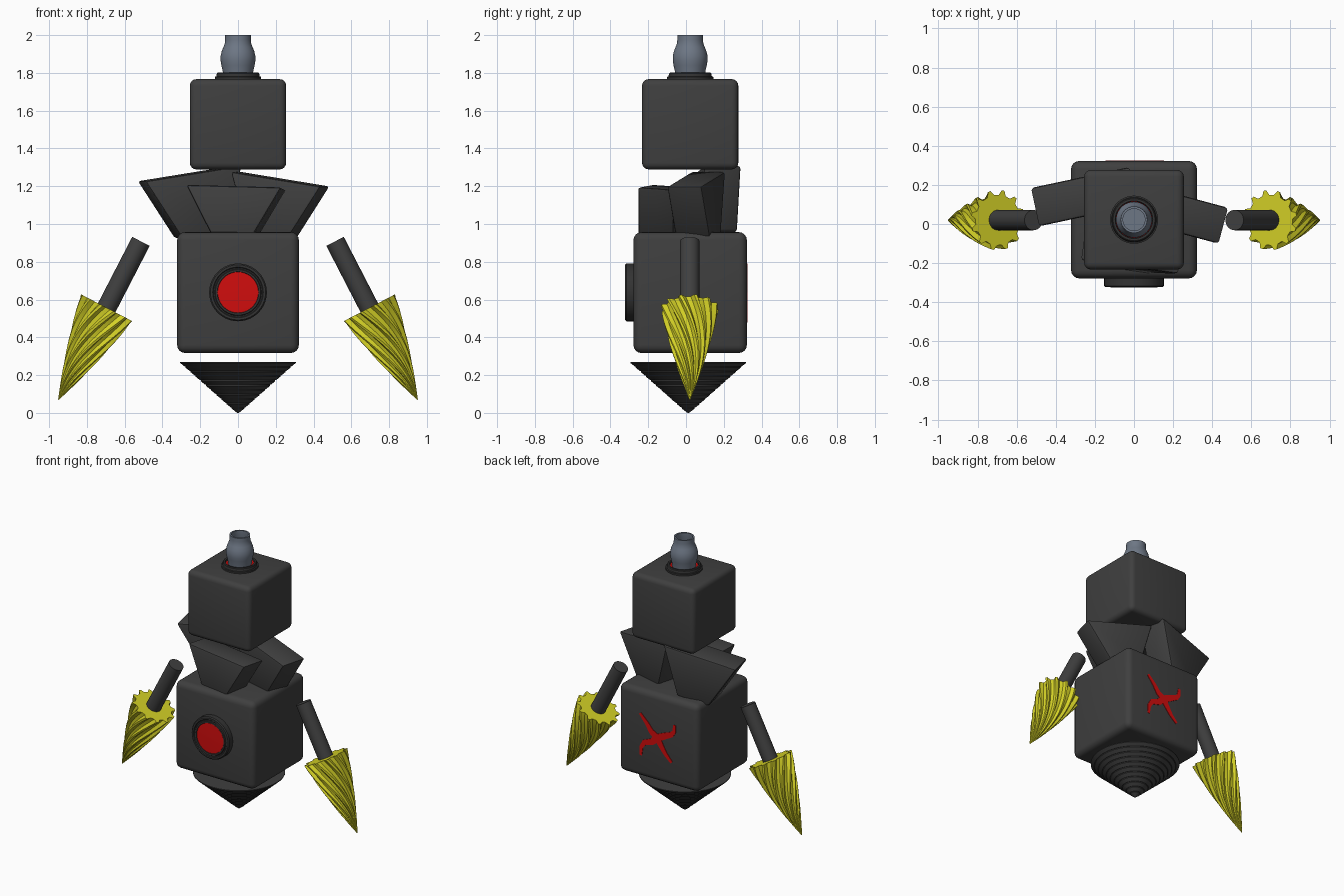
import bpy, bmesh, math
from mathutils import Vector, Matrix

if "Cube" in bpy.data.objects:
    bpy.data.objects.remove(bpy.data.objects["Cube"])

CY = 0.022  # depth centre of the main stack


def material(name, rgb):
    m = bpy.data.materials.new(name)
    m.diffuse_color = (*rgb, 1)
    m.use_nodes = True
    m.node_tree.nodes["Principled BSDF"].inputs["Base Color"].default_value = m.diffuse_color
    return m


CHARCOAL = material("charcoal", (0.05, 0.05, 0.05))
BLACK = material("black_trim", (0.033, 0.033, 0.033))
RED = material("red", (0.64, 0.004, 0.004))
YELLOW = material("yellow", (0.66, 0.64, 0.02))
STEEL = material("blue_grey", (0.155, 0.185, 0.235))


def finish(bm, name, mat, matrix=Matrix(), angle=35):
    bmesh.ops.recalc_face_normals(bm, faces=bm.faces)
    bm.transform(matrix)
    if matrix.determinant() < 0:
        bmesh.ops.reverse_faces(bm, faces=bm.faces)
    me = bpy.data.meshes.new(name)
    bm.to_mesh(me)
    bm.free()
    me.materials.append(mat)
    ob = bpy.data.objects.new(name, me)
    bpy.context.collection.objects.link(ob)
    bpy.ops.object.select_all(action='DESELECT')
    ob.select_set(True)
    bpy.context.view_layer.objects.active = ob
    bpy.ops.object.shade_smooth_by_angle(angle=math.radians(angle))
    return ob


def rounded_block(name, top, bottom, depth, height, bevel, matrix, segments=4):
    """Block whose width tapers from top to bottom, with rounded edges."""
    bm = bmesh.new()
    bmesh.ops.create_cube(bm, size=1)
    for v in bm.verts:
        width = top if v.co.z > 0 else bottom
        v.co = Vector((v.co.x * width, v.co.y * depth, v.co.z * height))
    bmesh.ops.bevel(bm, geom=bm.edges[:], offset=bevel, segments=segments,
                    profile=0.5, affect='EDGES')
    return finish(bm, name, CHARCOAL, matrix)


def loft(bm, rings, cap_start=True, cap_end=True):
    loops = [[bm.verts.new(p) for p in ring] for ring in rings]
    n = len(loops[0])
    for a, b in zip(loops, loops[1:]):
        for i in range(n):
            bm.faces.new((a[i], a[(i + 1) % n], b[(i + 1) % n], b[i]))
    if cap_start:
        bm.faces.new(loops[0][::-1])
    if cap_end:
        bm.faces.new(loops[-1])


def lathe(name, profile, mat, matrix, sides=40, angle=35):
    bm = bmesh.new()
    loft(bm, [[(r * math.cos(i * math.tau / sides), r * math.sin(i * math.tau / sides), z)
               for i in range(sides)] for r, z in profile])
    return finish(bm, name, mat, matrix, angle)


def place(x, y, z, rx=0, ry=0, rz=0):
    r = [math.radians(a) for a in (rx, ry, rz)]
    return (Matrix.Translation((x, y, z)) @ Matrix.Rotation(r[2], 4, 'Z')
            @ Matrix.Rotation(r[1], 4, 'Y') @ Matrix.Rotation(r[0], 4, 'X'))


# Body and head cubes
rounded_block("body", 0.644, 0.644, 0.6, 0.64, 0.042, place(0, CY, 0.637))
rounded_block("head", 0.51, 0.51, 0.51, 0.478, 0.035, place(0, CY, 1.528))

# Three tilted wedge blocks forming the neck
rounded_block("neck_block_front", 0.51, 0.2, 0.19, 0.28, 0.014,
              place(-0.015, -0.135, 1.055, -4, 1.5, -8), 2)
rounded_block("neck_block_left", 0.53, 0.23, 0.2, 0.33, 0.014,
              place(-0.23, 0.145, 1.105, 0, -9, 12), 2)
rounded_block("neck_block_right", 0.5, 0.22, 0.19, 0.31, 0.014,
              place(0.20, 0.06, 1.085, 0, 9, -15), 2)

# Stepped cone under the body
steps = 11
cone = []
for i in range(steps):
    t0, t1 = i / steps, (i + 1) / steps
    r0 = 0.006 + 0.3 * t0
    r1 = 0.006 + 0.3 * t1
    cone += [(r0 + 0.004, 0.004 + 0.266 * t0), (r1, 0.004 + 0.266 * (t1 - 0.25 / steps)),
             (r1, 0.004 + 0.266 * t1)]
cone[0] = (0.004, 0.0)
lathe("base_cone", cone, CHARCOAL, place(0, 0.012, 0), 40, 20)

# Round trim rings with red lenses: body front and head top
front = place(0, -0.278, 0.638, 90)
lathe("front_ring", [(0.153, -0.02), (0.153, 0.038), (0.146, 0.045), (0.134, 0.045),
                     (0.130, 0.040), (0.124, 0.040), (0.120, 0.046), (0.110, 0.046),
                     (0.106, 0.038)], BLACK, front)
lathe("front_lens", [(0.108, 0.03), (0.108, 0.044), (0.03, 0.046)], RED, front)
top = place(0, CY, 1.767)
lathe("head_ring", [(0.123, -0.01), (0.123, 0.012), (0.115, 0.014), (0.112, 0.030),
                    (0.107, 0.034), (0.096, 0.034), (0.092, 0.018)], BLACK, top)
lathe("head_lens", [(0.095, 0.01), (0.095, 0.022), (0.03, 0.022)], RED, top)

# Open chimney pipe on the head
lathe("top_pipe", [(0.078, 1.77), (0.081, 1.81), (0.088, 1.84), (0.092, 1.865), (0.092, 1.89),
                   (0.086, 1.915), (0.077, 1.937), (0.070, 1.955), (0.068, 1.975),
                   (0.068, 2.0), (0.056, 2.0), (0.056, 1.97), (0.064, 1.93), (0.07, 1.87),
                   (0.06, 1.80)], STEEL, place(0, CY, 0))


# Arms and spiral drills, mirrored left and right
def drill(name, matrix):
    teeth, rows, length = 12, 26, 0.55
    bm = bmesh.new()
    rings = []
    for k in range(rows + 1):
        t = k / rows
        r = 0.152 * (1 - t) * (1 + 0.32 * t) + 0.002
        ring = []
        for i in range(teeth * 4):
            a = (i + (0.3, 0.1, -0.1, -0.3)[i % 4]) * math.tau / (teeth * 4) + 1.7 * t
            rr = r * (1.0 if i % 4 in (1, 2) else 0.84)
            ring.append((rr * math.cos(a), rr * math.sin(a), -length * t))
        rings.append(ring)
    loft(bm, rings)
    finish(bm, name, YELLOW, matrix, 30)


for side, s in (("right", 1), ("left", -1)):
    flip = Matrix.Diagonal((s, 1, 1, 1))
    lathe(side + "_arm", [(0.052, -0.03), (0.052, 0.395)], CHARCOAL,
          flip @ place(0.695, 0.02, 0.557, 0, -27.3), 32)
    drill(side + "_drill", flip @ place(0.696, 0.02, 0.557, 0, -27.6))

# Curved red cross mark on the back: thin tapered ribbons
arms = [
    [(0, 0), (0.05, 0.035), (0.085, 0.085), (0.14, 0.145)],
    [(0, 0), (-0.06, 0.03), (-0.115, 0.055), (-0.135, 0.08), (-0.14, 0.13)],
    [(0, 0), (0.045, -0.04), (0.105, -0.06), (0.13, -0.10), (0.135, -0.16)],
    [(0, 0), (-0.03, -0.05), (-0.065, -0.10), (-0.115, -0.15)],
]
bm = bmesh.new()
for pts in arms:
    pts = [Vector(p) for p in pts]
    rings = []
    for i, p in enumerate(pts):
        d = (pts[min(i + 1, len(pts) - 1)] - pts[max(i - 1, 0)]).normalized()
        w = 0.027 - 0.017 * i / (len(pts) - 1)
        n = Vector((-d.y, d.x)) * w
        a, b = p + n, p - n
        rings.append([(a.x, 0, a.y), (b.x, 0, b.y), (b.x, 0.005, b.y), (a.x, 0.005, a.y)])
    loft(bm, rings)
finish(bm, "back_cross_mark", RED, place(0.005, 0.3205, 0.64))
